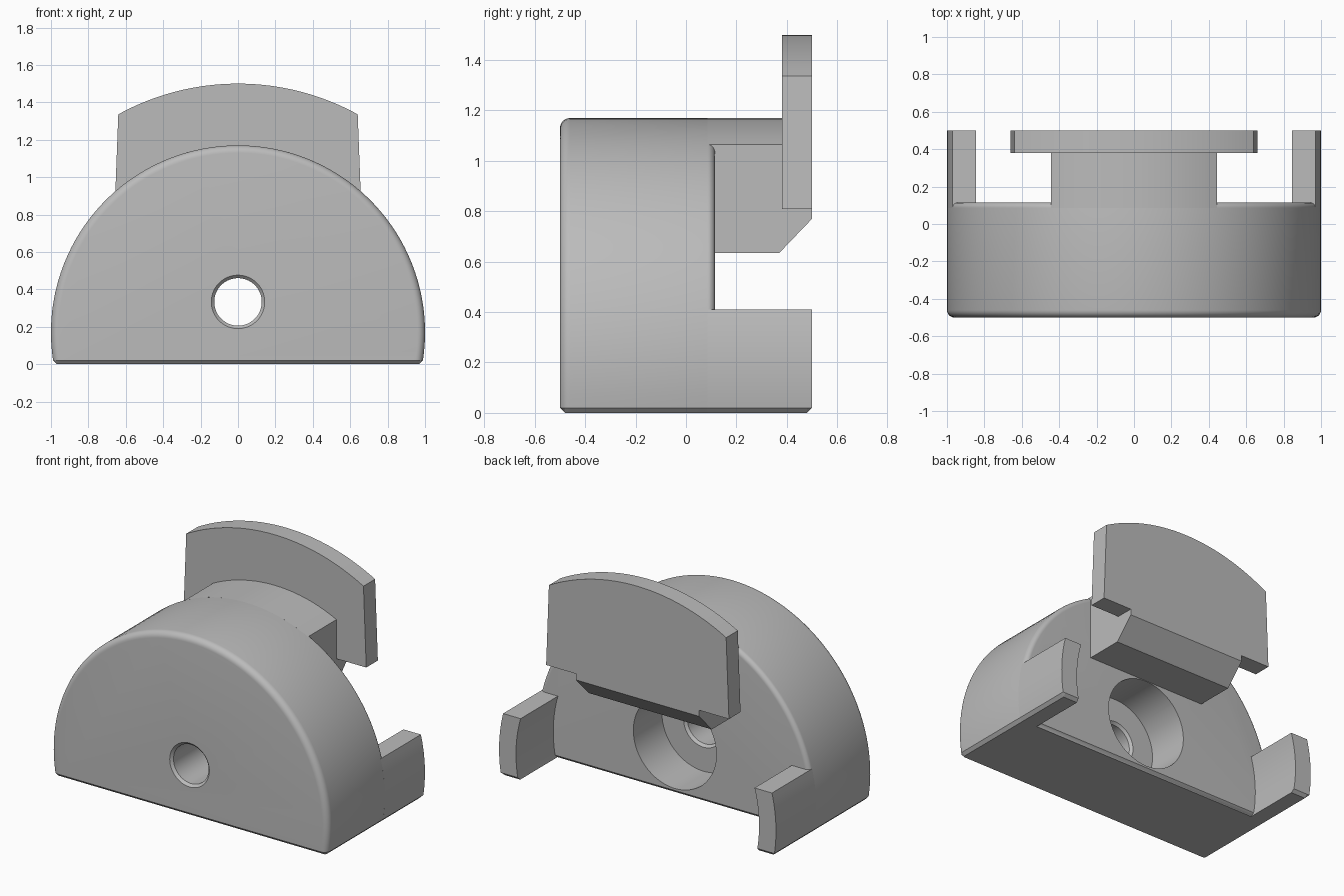
import bpy, bmesh
from math import sin, cos, sqrt, asin, pi, radians

if "Cube" in bpy.data.objects:
    bpy.data.objects.remove(bpy.data.objects["Cube"], do_unlink=True)

CZ = 0.17        # height of the shared arc centre
CHAMFER = 0.02   # bottom edge chamfer
FRONT, WALL, BACK = -0.5, 0.115, 0.5
SEAM = 0.085     # where the rear rounding starts

grey = bpy.data.materials.new("matte_grey")
grey.use_nodes = True
grey.diffuse_color = (0.5, 0.5, 0.5, 1)
grey.node_tree.nodes["Principled BSDF"].inputs["Base Color"].default_value = (0.5, 0.5, 0.5, 1)


def arc(r, a0, a1, n, cz=CZ):
    """Points (x, z) on an arc, angles measured from +x."""
    steps = [a0 + (a1 - a0) * i / n for i in range(n + 1)]
    return [(r * cos(a), cz + r * sin(a)) for a in steps]


def loft(name, sections):
    """Skin a list of (y, outline) sections and cap both ends."""
    bm = bmesh.new()
    rings = [[bm.verts.new((x, y, z)) for x, z in pts] for y, pts in sections]
    for a, b in zip(rings, rings[1:]):
        for i in range(len(a)):
            j = (i + 1) % len(a)
            bm.faces.new((a[i], a[j], b[j], b[i]))
    bm.faces.new(rings[0])
    bm.faces.new(rings[-1])
    bmesh.ops.recalc_face_normals(bm, faces=bm.faces)
    mesh = bpy.data.meshes.new(name)
    bm.to_mesh(mesh)
    bm.free()
    mesh.materials.append(grey)
    obj = bpy.data.objects.new(name, mesh)
    bpy.context.collection.objects.link(obj)
    return obj


def shade(obj):
    bpy.ops.object.select_all(action='DESELECT')
    obj.select_set(True)
    bpy.context.view_layer.objects.active = obj
    bpy.ops.object.shade_smooth_by_angle(angle=radians(25))


def body_outline(r, floor):
    low = asin((CHAMFER - CZ) / r)
    pts = arc(r, low, pi - low, 72)
    foot = pts[0][0] - CHAMFER
    return pts + [(-foot, floor), (foot, floor)]


# Half-round body with rounded rims and a chamfered base
def rim(radius, edge, inward):
    """Sections from an end face inwards over a rounded rim."""
    depths = sorted({radius * (1 - cos(pi / 2 * i / 6)) for i in range(7)} | {CHAMFER})
    out = []
    for t in depths:
        inset = radius - sqrt(max(0, radius ** 2 - (radius - t) ** 2))
        out.append((edge + inward * t, body_outline(1 - inset, max(0, CHAMFER - t))))
    return out


body = loft("body", rim(0.04, FRONT, 1) + rim(WALL - SEAM, WALL, -1)[::-1])

# Stepped through-hole: countersunk front, wide bore at the back
steps = [(-0.6, 0.143), (FRONT, 0.143), (-0.484, 0.127), (-0.196, 0.127),
         (-0.18, 0.143), (-0.18, 0.30), (0.2, 0.30)]
cutter = loft("hole_cutter", [(y, arc(r, 0, 2 * pi * 63 / 64, 63, 0.333)) for y, r in steps])
cutter.hide_render = True
cutter.hide_set(True)
cut = body.modifiers.new("hole", 'BOOLEAN')
cut.operation = 'DIFFERENCE'
cut.solver = 'EXACT'
cut.object = cutter
bpy.context.view_layer.objects.active = body
bpy.ops.object.modifier_apply(modifier="hole")
bpy.data.objects.remove(cutter, do_unlink=True)
shade(body)


# Curved arms reaching back on each side
def arm_outline(side, floor):
    top, inner = 0.41, 0.878
    outer_pts = arc(1, asin(CHAMFER - CZ), asin(top - CZ), 10)
    inner_pts = arc(inner, asin((top - CZ) / inner), asin((floor - CZ) / inner), 10)
    pts = outer_pts + inner_pts + [(outer_pts[0][0] - CHAMFER, floor)]
    return [(side * x, z) for x, z in pts]


for side, label in ((1, "left_arm"), (-1, "right_arm")):
    shade(loft(label, [(SEAM, arm_outline(side, 0)),
                       (BACK - CHAMFER, arm_outline(side, 0)),
                       (BACK, arm_outline(side, CHAMFER))]))

# Neck: arched top, sloped underside, ending flush below the plate
HALF, PLATE_FRONT, PLATE_LOW = 0.445, 0.38, 0.81


def neck_outline(bottom, flat=False):
    a = asin(sqrt(1 - HALF ** 2))
    pts = arc(1, a, pi - a, 20)
    if flat:
        pts = [(x, PLATE_LOW) for x, z in pts]
    return pts + [(-HALF, bottom), (HALF, bottom)]


shade(loft("neck", [(SEAM, neck_outline(0.635)),
                    (0.37, neck_outline(0.635)),
                    (PLATE_FRONT, neck_outline(0.645)),
                    (PLATE_FRONT, neck_outline(0.645, True)),
                    (BACK, neck_outline(0.77, True))]))

# Back plate with an arched top and slightly flared sides
R = 1.33
a = pi / 2 - asin(0.64 / R)
plate = arc(R, a, pi - a, 32) + [(-0.66, PLATE_LOW), (0.66, PLATE_LOW)]
shade(loft("back_plate", [(PLATE_FRONT, plate), (BACK, plate)]))
